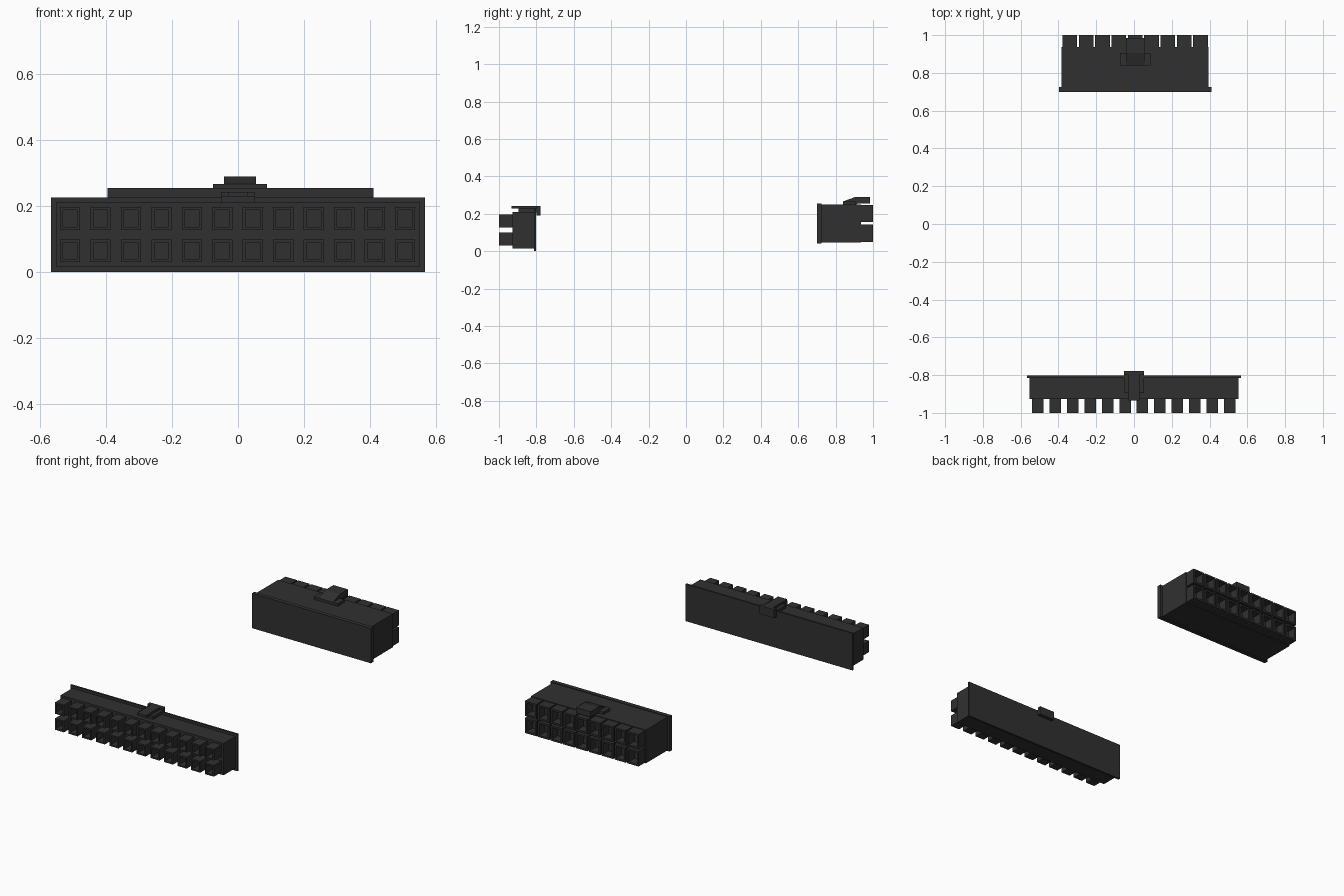
import bpy, bmesh
from mathutils import Matrix, Vector

if "Cube" in bpy.data.objects:
    bpy.data.objects.remove(bpy.data.objects["Cube"])

plastic = bpy.data.materials.new("black_plastic")
plastic.diffuse_color = (0.03, 0.03, 0.03, 1)
plastic.use_nodes = True
plastic.node_tree.nodes["Principled BSDF"].inputs["Base Color"].default_value = plastic.diffuse_color


def finish(name, bm):
    bmesh.ops.recalc_face_normals(bm, faces=bm.faces[:])
    mesh = bpy.data.meshes.new(name)
    bm.to_mesh(mesh)
    bm.free()
    mesh.materials.append(plastic)
    obj = bpy.data.objects.new(name, mesh)
    bpy.context.collection.objects.link(obj)
    return obj


def add_box(bm, x, y, z):
    """Add a box given its (min, max) range on each axis."""
    centre = Vector([(a + b) / 2 for a, b in (x, y, z)])
    size = [b - a for a, b in (x, y, z)]
    m = Matrix.Translation(centre) @ Matrix.Diagonal((*size, 1))
    return bmesh.ops.create_cube(bm, size=1, matrix=m)["verts"]


def box(name, x, y, z):
    bm = bmesh.new()
    add_box(bm, x, y, z)
    return finish(name, bm)


def profile(name, x, yz):
    """Extrude a side profile of (y, z) points across the x range."""
    bm = bmesh.new()
    face = bm.faces.new([bm.verts.new((x[0], y, z)) for y, z in yz])
    ext = bmesh.ops.extrude_face_region(bm, geom=[face])["geom"]
    bmesh.ops.translate(bm, vec=(x[1] - x[0], 0, 0),
                        verts=[v for v in ext if isinstance(v, bmesh.types.BMVert)])
    return finish(name, bm)


def sockets(name, centres, width, y, rows, side, wall, depth):
    """Grid of square sleeves hollowed out from the end facing `side` on y."""
    bm = bmesh.new()
    for cx in centres:
        for z in rows:
            verts = add_box(bm, (cx - width / 2, cx + width / 2), y, z)
            faces = {f for v in verts for f in v.link_faces}
            end = max(faces, key=lambda f: f.calc_center_median().y * side)
            bm.normal_update()
            bmesh.ops.inset_region(bm, faces=[end], thickness=wall, use_even_offset=True)
            hole = bmesh.ops.extrude_discrete_faces(bm, faces=[end])["faces"][0]
            bmesh.ops.translate(bm, vec=(0, -side * depth, 0), verts=hole.verts[:])
    return finish(name, bm)


# Front connector: two rows of twelve
box("front_body", (-0.552, 0.552), (-0.927, -0.812), (0.015, 0.21))
box("front_flange", (-0.566, 0.566), (-0.814, -0.802), (0.0, 0.226))
sockets("front_sockets", [-0.509 + 0.0923 * i for i in range(12)], 0.061,
        (-1.0, -0.926), [(0.03, 0.099), (0.128, 0.197)], -1, 0.009, 0.065)

# Front latch: mount, lever and hook over the flange
box("front_latch_mount", (-0.052, 0.052), (-0.895, -0.80), (0.208, 0.229))
box("front_latch_lever", (-0.03, 0.03), (-0.934, -0.78), (0.229, 0.243))
box("front_latch_hook", (-0.052, 0.052), (-0.8, -0.778), (0.192, 0.243))

# Back connector: two rows of nine
box("back_body", (-0.383, 0.395), (0.722, 0.936), (0.046, 0.25))
box("back_flange", (-0.396, 0.41), (0.70, 0.725), (0.041, 0.254))
pitch = 0.778 / 9
sockets("back_sockets", [-0.383 + pitch * (i + 0.5) for i in range(9)], pitch - 0.009,
        (0.935, 1.0), [(0.05, 0.143), (0.155, 0.246)], 1, 0.011, 0.055)

# Back latch: wide pad with a ramped catch
box("back_latch_pad", (-0.075, 0.088), (0.84, 0.905), (0.248, 0.266))
profile("back_latch_catch", (-0.043, 0.055),
        [(0.84, 0.25), (0.84, 0.266), (0.905, 0.29), (0.985, 0.29),
         (0.985, 0.256), (0.92, 0.256), (0.91, 0.25)])
